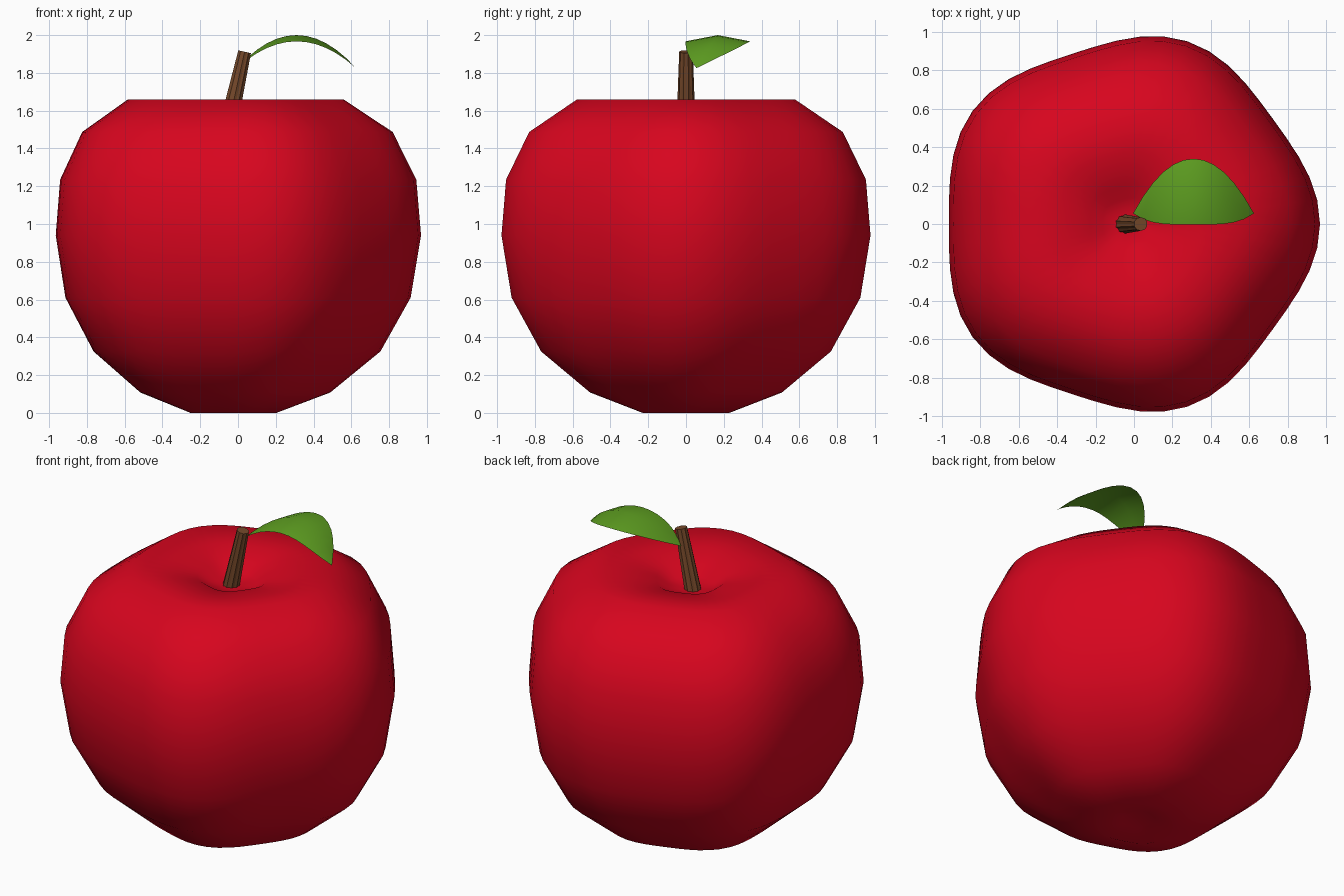
import bpy, bmesh, math
from mathutils import Vector

if "Cube" in bpy.data.objects:
    bpy.data.objects.remove(bpy.data.objects["Cube"])


def material(name, color):
    m = bpy.data.materials.new(name)
    m.diffuse_color = (*color, 1)
    m.use_nodes = True
    m.node_tree.nodes["Principled BSDF"].inputs["Base Color"].default_value = m.diffuse_color
    return m


RED = material("apple red", (0.68, 0.0015, 0.013))
GREEN = material("leaf green", (0.112, 0.345, 0.015))
BROWN = material("stem brown", (0.18, 0.066, 0.023))


def finish(bm, name, mat, smooth):
    bmesh.ops.recalc_face_normals(bm, faces=bm.faces)
    for f in bm.faces:
        f.smooth = smooth
    me = bpy.data.meshes.new(name)
    bm.to_mesh(me)
    bm.free()
    me.materials.append(mat)
    ob = bpy.data.objects.new(name, me)
    bpy.context.collection.objects.link(ob)
    return ob


def bridge(bm, a, b):
    n = len(a)
    for i in range(n):
        j = (i + 1) % n
        bm.faces.new((a[i], a[j], b[j], b[i]))


# Apple body: five-lobed cross-section swept along a profile with pits at both ends
PROFILE = ((0.10, 0.03), (0.235, 0.0), (0.52, 0.108), (0.785, 0.325),
           (0.945, 0.61), (1.0, 0.94), (0.975, 1.235), (0.85, 1.487),
           (0.59, 1.66), (0.38, 1.64), (0.21, 1.602), (0.14, 1.558), (0.06, 1.545))
SEGMENTS = 50
CENTRE_X = -0.032

bm = bmesh.new()
rings = []
for r, z in PROFILE:
    ring = []
    for k in range(SEGMENTS):
        a = 2 * math.pi * k / SEGMENTS
        d = r * (0.967 + 0.034 * math.cos(5 * a))
        ring.append(bm.verts.new((CENTRE_X + d * math.cos(a), d * math.sin(a), z)))
    rings.append(ring)
for a, b in zip(rings, rings[1:]):
    bridge(bm, a, b)
bm.faces.new(rings[0])
bm.faces.new(rings[-1])
finish(bm, "apple_body", RED, True)

# Stem: tapered, leaning rod with shallow ridges that fade towards the top
base, top = Vector((-0.05, 0, 1.53)), Vector((0.035, 0, 1.912))
rot = (top - base).to_track_quat('Z', 'Y')
bm = bmesh.new()
ends = []
for p, r, groove in ((base, 0.05, 0.86), (top, 0.036, 0.95)):
    end = []
    for k in range(20):
        a = 2 * math.pi * k / 20
        d = r * (groove if k % 2 else 1)
        end.append(bm.verts.new(p + rot @ Vector((d * math.cos(a), d * math.sin(a), 0))))
    ends.append(end)
bridge(bm, *ends)
for e in ends:
    bm.faces.new(e)
finish(bm, "stem", BROWN, False)

# Leaf: thin arched sheet, creased along its midline
NU, NV = 12, 2
bm = bmesh.new()
grid = []
for i in range(NU + 1):
    u = -1 + 2 * i / NU
    hi = 0.055 + 0.285 * (1 - abs(u) ** 2.05)
    lo = 0.055 - 0.058 * (1 - u ** 4)
    row = []
    for j in range(NV + 1):
        v = -1 + 2 * j / NV
        y = (lo + hi) / 2 + v * (hi - lo) / 2
        z = 1.825 + 0.175 * (1 - u * u) - 0.033 * v * v * (1 - u * u)
        row.append(bm.verts.new((0.31 + 0.315 * u, y, z)))
    grid.append(row)
for a, b in zip(grid, grid[1:]):
    for j in range(NV):
        bm.faces.new((a[j], b[j], b[j + 1], a[j + 1]))
bmesh.ops.remove_doubles(bm, verts=bm.verts, dist=0.0005)
finish(bm, "leaf", GREEN, True)
